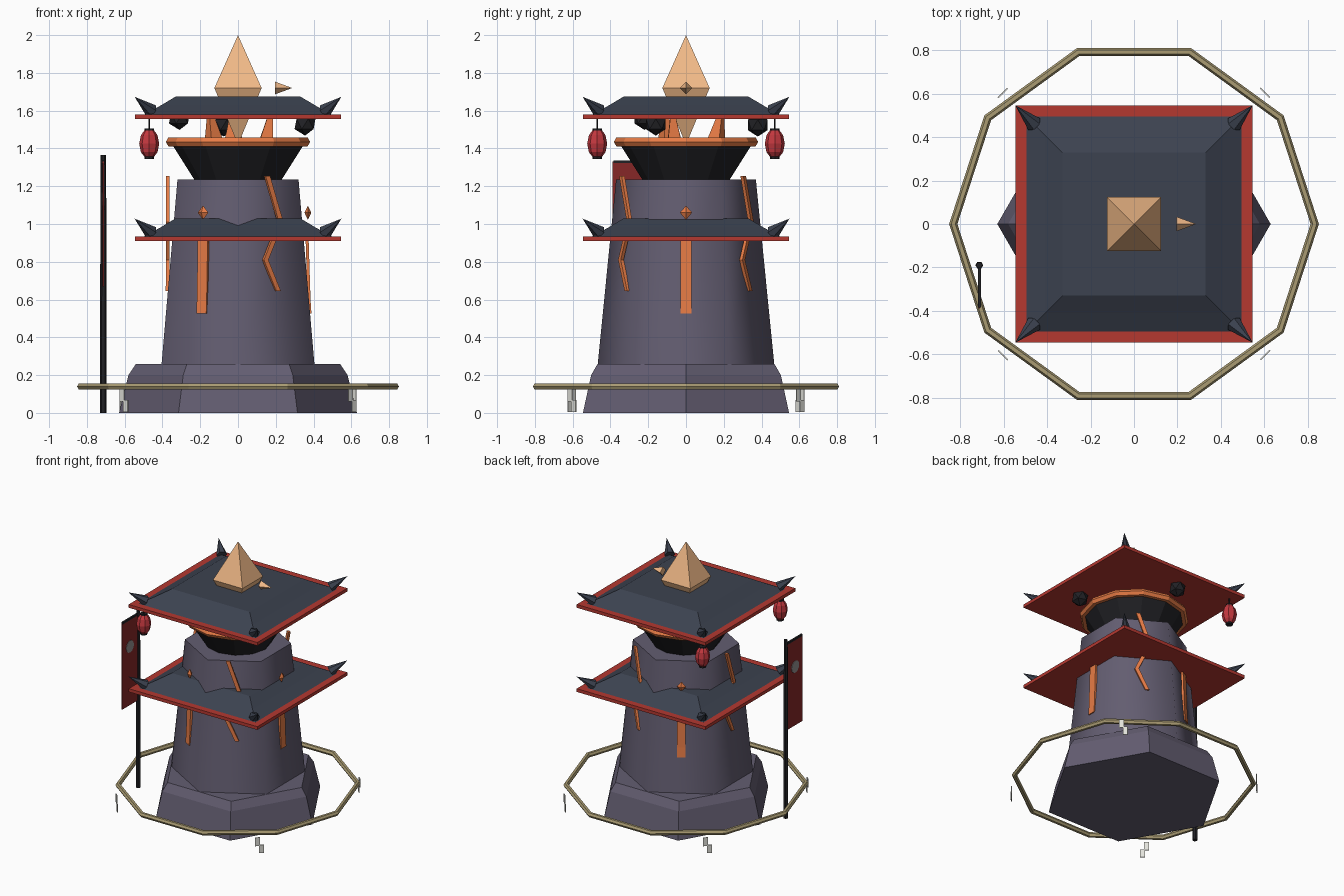
import bpy, bmesh
from math import sin, cos, pi, radians, sqrt
from mathutils import Vector, Matrix

if "Cube" in bpy.data.objects:
    bpy.data.objects.remove(bpy.data.objects["Cube"])

def mat(name, *c):
    m = bpy.data.materials.new(name)
    m.diffuse_color = (*c, 1)
    m.use_nodes = True
    m.node_tree.nodes["Principled BSDF"].inputs["Base Color"].default_value = m.diffuse_color
    return m

STONE = mat("stone", .125, .11, .165)
SLATE = mat("slate", .045, .055, .08)
RED = mat("red_paint", .46, .04, .03)
CLOTH = mat("banner_cloth", .24, .02, .02)
LANTERN = mat("lantern_red", .55, .04, .05)
BLACK = mat("black_iron", .015, .015, .018)
ORANGE = mat("lava", .80, .20, .06)
PEACH = mat("flame_core", .87, .48, .24)
STRAW = mat("straw_rope", .40, .33, .17)
PALE = mat("paper", .75, .75, .70)
GREY = mat("emblem_grey", .30, .28, .28)

def finish(name, bm, material, smooth=None):
    bmesh.ops.recalc_face_normals(bm, faces=bm.faces)
    me = bpy.data.meshes.new(name)
    bm.to_mesh(me)
    bm.free()
    ob = bpy.data.objects.new(name, me)
    me.materials.append(material)
    bpy.context.collection.objects.link(ob)
    if smooth:
        for p in me.polygons:
            p.use_smooth = abs(p.normal.z) < smooth
    return ob

def lathe(name, profile, n, material, phase=0.0, matrix=None, smooth=None):
    """Stack of n-sided rings from (radius, z) pairs, capped; radius 0 is a tip."""
    bm = bmesh.new()
    rings = []
    for r, z in profile:
        if r == 0:
            rings.append([bm.verts.new((0, 0, z))])
        else:
            a = [radians(phase) + 2 * pi * i / n for i in range(n)]
            rings.append([bm.verts.new((r * cos(t), r * sin(t), z)) for t in a])
    for lo, hi in zip(rings, rings[1:]):
        for i in range(n):
            j = (i + 1) % n
            f = [lo[i], lo[j], hi[j], hi[i]] if len(lo) == len(hi) else \
                [lo[i], lo[j], hi[0]] if len(hi) == 1 else [lo[0], hi[j], hi[i]]
            bm.faces.new(f)
    for ring in (rings[0], rings[-1]):
        if len(ring) > 1:
            bm.faces.new(ring)
    if matrix:
        bm.transform(matrix)
    return finish(name, bm, material, smooth)

def spike(name, base, tip, r, n, material, phase=0):
    base, tip = Vector(base), Vector(tip)
    d = tip - base
    m = Matrix.Translation(base) @ d.to_track_quat('Z', 'Y').to_matrix().to_4x4()
    return lathe(name, [(r, 0), (0, d.length)], n, material, phase, m)

def box(name, center, size, material, matrix=Matrix()):
    bm = bmesh.new()
    bmesh.ops.create_cube(bm, size=1, matrix=matrix @ Matrix.Translation(center) @ Matrix.Diagonal((*size, 1)))
    return finish(name, bm, material)

def ring(name, R, r, z, n, m, material):
    bm = bmesh.new()
    vs = [[bm.verts.new(((R + r * cos(b)) * cos(a), (R + r * cos(b)) * sin(a), z + r * sin(b)))
           for b in [2 * pi * j / m for j in range(m)]] for a in [2 * pi * i / n for i in range(n)]]
    for i in range(n):
        for j in range(m):
            k, l = (i + 1) % n, (j + 1) % m
            bm.faces.new((vs[i][j], vs[k][j], vs[k][l], vs[i][l]))
    return finish(name, bm, material)

def strip(name, pts, width, thick, material, angle):
    """Flat bar through (sideways, outward, z) points on the face at the given angle."""
    bm = bmesh.new()
    rows = []
    for u, n, z in pts:
        rows.append([bm.verts.new((n + t, u + w, z)) for t, w in
                     ((-thick, -width), (thick, -width), (thick, width), (-thick, width))])
    for a, b in zip(rows, rows[1:]):
        for i in range(4):
            bm.faces.new((a[i], a[(i + 1) % 4], b[(i + 1) % 4], b[i]))
    bm.faces.new(rows[0])
    bm.faces.new(rows[-1])
    bm.transform(Matrix.Rotation(radians(angle), 4, 'Z'))
    return finish(name, bm, material)

# Hexagonal plinth and tapering tower, turned 30 degrees to each other
lathe("plinth", [(.63, 0), (.58, .2), (.54, .26)], 6, STONE)
lathe("tower_body", [(.468, .25), (.37, 1.235)], 6, STONE, 30, smooth=.9)

# Brazier bowl and glowing rim
lathe("brazier", [(.225, 1.225), (.345, 1.415)], 12, BLACK)
ring("brazier_rim", .355, .027, 1.435, 12, 6, ORANGE)

# Two square roofs with upturned corner horns
S = sqrt(2)
for label, z in (("lower", .91), ("upper", 1.555)):
    lathe(label + "_eave", [(.545 * S, z), (.545 * S, z + .025)], 4, RED, 45)
    lathe(label + "_roof", [(.495 * S, z + .025), (.41 * S, z + .072), (.33 * S, z + .12)], 4, SLATE, 45)
    for sx in (-1, 1):
        for sy in (-1, 1):
            spike(label + "_roof_horn", (sx * .46, sy * .46, z + .045),
                  (sx * .547, sy * .547, z + .118), .038, 6, SLATE)

# Flame core, side flames, flying spark
lathe("flame_core", [(0, 1.42), (.125 * S, 1.72), (0, 2.0)], 4, PEACH, 45)
for a in (-22, 98, 218):
    c, s = cos(radians(a)), sin(radians(a))
    spike("side_flame", (.155 * c, .155 * s, 1.40), (.20 * c, .20 * s, 1.655), .06, 4, ORANGE, a)
spike("spark", (.195, 0, 1.72), (.287, 0, 1.72), .034, 4, PEACH)

# Floating coals
for p in ((-.31, -.22, 1.56), (-.075, .38, 1.525), (.355, -.16, 1.53)):
    bm = bmesh.new()
    bmesh.ops.create_icosphere(bm, subdivisions=1, radius=.062, matrix=Matrix.Translation(p))
    finish("coal", bm, BLACK)

# Lava cracks and drips alternating around the six tower faces
for a in (-60, 60, 180):
    strip("lava_crack", [(-.037, .371, 1.255), (.045, .371, 1.01), (-.047, .371, .81), (.027, .374, .645)],
          .014, .009, ORANGE, a)
for a in (-120, 0, 120):
    strip("lava_drip", [(0, .364, .98), (0, .376, .6), (0, .381, .525)], .03, .008, ORANGE, a)
    m = Matrix.Rotation(radians(a), 4, 'Z') @ Matrix.Translation((.37, 0, 1.06)) @ Matrix.Diagonal((.018, .032, .038, 1))
    lathe("ember_gem", [(0, -1), (1, 0), (0, 1)], 4, ORANGE, 0, m)

# Hanging lanterns on the left corners
for y in (-.47, .47):
    m = Matrix.Translation((-.47, y, 1.425))
    lathe("lantern", [(.026, -.068), (.044, -.045), (.053, 0), (.044, .045), (.026, .07)], 8, LANTERN, 0, m)
    lathe("lantern_base", [(.026, -.08), (.026, -.066)], 8, BLACK, 0, m)
    lathe("lantern_cap", [(.026, .068), (.026, .08)], 8, BLACK, 0, m)
    lathe("lantern_cord", [(.005, .08), (.005, .135)], 6, BLACK, 0, m)

# Straw rope ring with zigzag paper streamers
ring("rope_ring", .833, .019, .14, 10, 6, STRAW)
for a in (45, 135, 225, 315):
    m = Matrix.Rotation(radians(a), 4, 'Z')
    box("streamer_top", (.855, -.013, .093), (.006, .034, .065), PALE, m)
    box("streamer_bottom", (.855, .014, .037), (.006, .034, .062), PALE, m)

# Banner pole, crossbar, banner and round emblem
lathe("banner_pole", [(.018, 0), (.015, 1.365)], 6, BLACK, 0, Matrix.Translation((-.713, -.19, 0)))
box("banner_crossbar", (-.713, -.285, 1.33), (.014, .2, .014), BLACK)
box("banner", (-.713, -.297, 1.0), (.008, .185, .66), CLOTH)
m = Matrix.Translation((-.713, -.297, 1.12)) @ Matrix.Rotation(pi / 2, 4, 'Y')
lathe("banner_emblem", [(.046, -.007), (.046, .007)], 12, GREY, 0, m)
